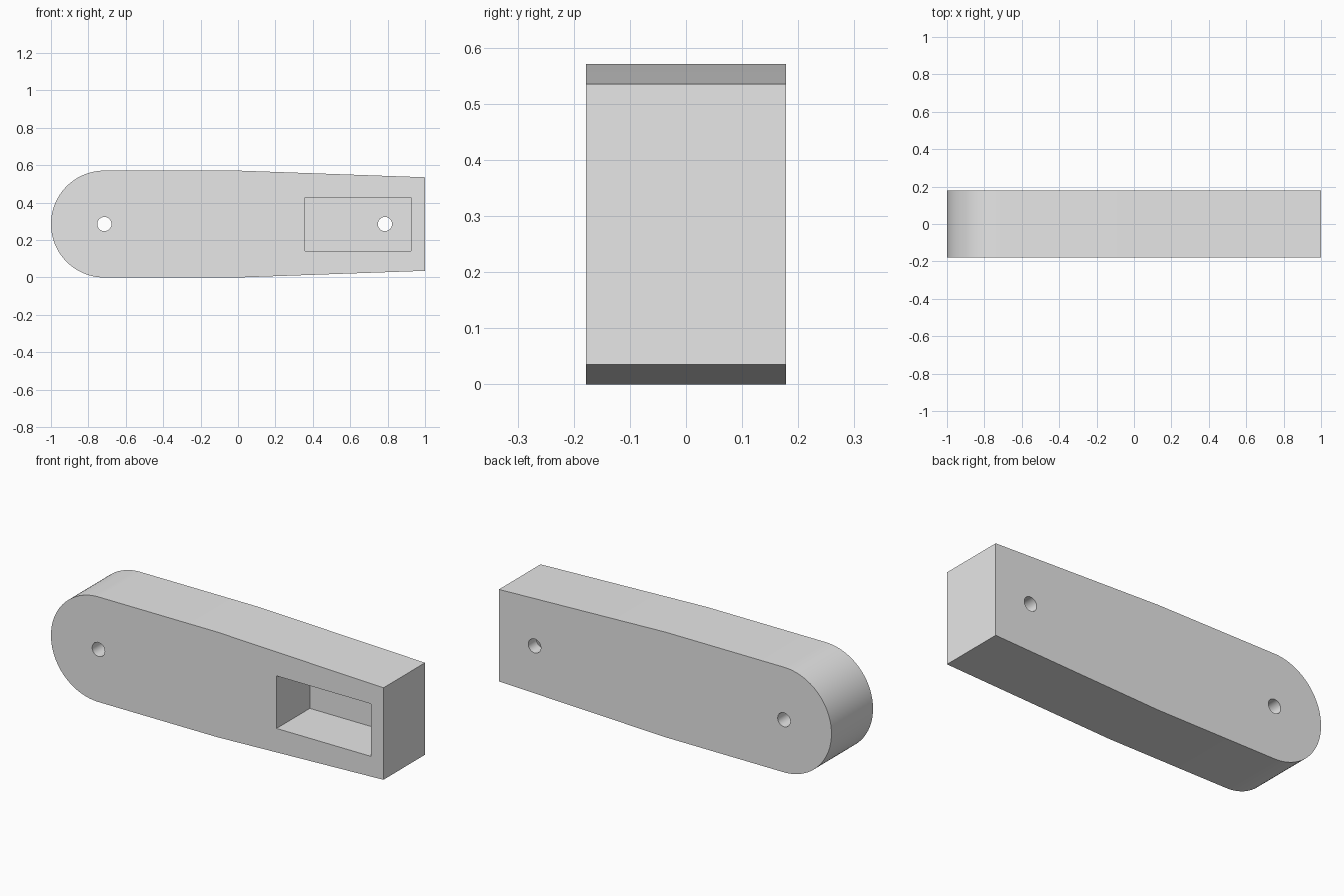
import bpy, bmesh, math

cube = bpy.data.objects.get("Cube")
if cube:
    bpy.data.objects.remove(cube, do_unlink=True)

UNIT = 1 / 14                 # the longest side is 28 units
RADIUS = 4 * UNIT             # rounded end
HALF_DEPTH = 2.5 * UNIT
MID = RADIUS                  # height of the centre line
END_HALF = 3.5 * UNIT         # half height of the tapered end
HOLE_X = (-10 * UNIT, 11 * UNIT)

grey = bpy.data.materials.new("light grey")
grey.use_nodes = True
grey.diffuse_color = (0.8, 0.8, 0.8, 1)
grey.node_tree.nodes["Principled BSDF"].inputs["Base Color"].default_value = (0.8, 0.8, 0.8, 1)


def prism(name, outline, y0, y1):
    """Extrude an x-z outline from y0 back to y1."""
    bm = bmesh.new()
    face = bm.faces.new([bm.verts.new((x, y0, z)) for x, z in outline])
    new = bmesh.ops.extrude_face_region(bm, geom=[face])["geom"]
    moved = [v for v in new if isinstance(v, bmesh.types.BMVert)]
    bmesh.ops.translate(bm, verts=moved, vec=(0, y1 - y0, 0))
    bmesh.ops.recalc_face_normals(bm, faces=bm.faces)
    mesh = bpy.data.meshes.new(name)
    bm.to_mesh(mesh)
    bm.free()
    mesh.materials.append(grey)
    obj = bpy.data.objects.new(name, mesh)
    bpy.context.collection.objects.link(obj)
    return obj


def arc(cx, cz, r, start, end, steps):
    angles = [start + (end - start) * i / steps for i in range(steps + 1)]
    return [(cx + r * math.cos(a), cz + r * math.sin(a)) for a in angles]


# Arm: rounded left end, straight middle, tapered square right end
outline = arc(HOLE_X[0], MID, RADIUS, math.pi / 2, math.pi * 1.5, 48)
outline += [(0, 0), (1, MID - END_HALF), (1, MID + END_HALF), (0, 2 * MID)]
arm = prism("arm", outline, -HALF_DEPTH, HALF_DEPTH)

# Cutters: a front pocket and two pin holes
x0, x1, half = 5 * UNIT, 13 * UNIT - 0.003, 2 * UNIT
pocket = [(x0, MID - half), (x1, MID - half), (x1, MID + half), (x0, MID + half)]
cutters = [prism("pocket_cutter", pocket, -HALF_DEPTH - 0.1, HALF_DEPTH - UNIT)]
for x in HOLE_X:
    ring = arc(x, MID, 0.038, 0, math.tau, 32)[:-1]
    cutters.append(prism("pin_hole_cutter", ring, -HALF_DEPTH - 0.2, HALF_DEPTH + 0.2))

bpy.ops.object.select_all(action="DESELECT")
arm.select_set(True)
bpy.context.view_layer.objects.active = arm
for cutter in cutters:
    cutter.hide_render = True
    mod = arm.modifiers.new("cut", "BOOLEAN")
    mod.operation = "DIFFERENCE"
    mod.solver = "EXACT"
    mod.object = cutter
    bpy.ops.object.modifier_apply(modifier=mod.name)
    bpy.data.objects.remove(cutter, do_unlink=True)

bpy.ops.object.shade_smooth_by_angle(angle=math.radians(30))
